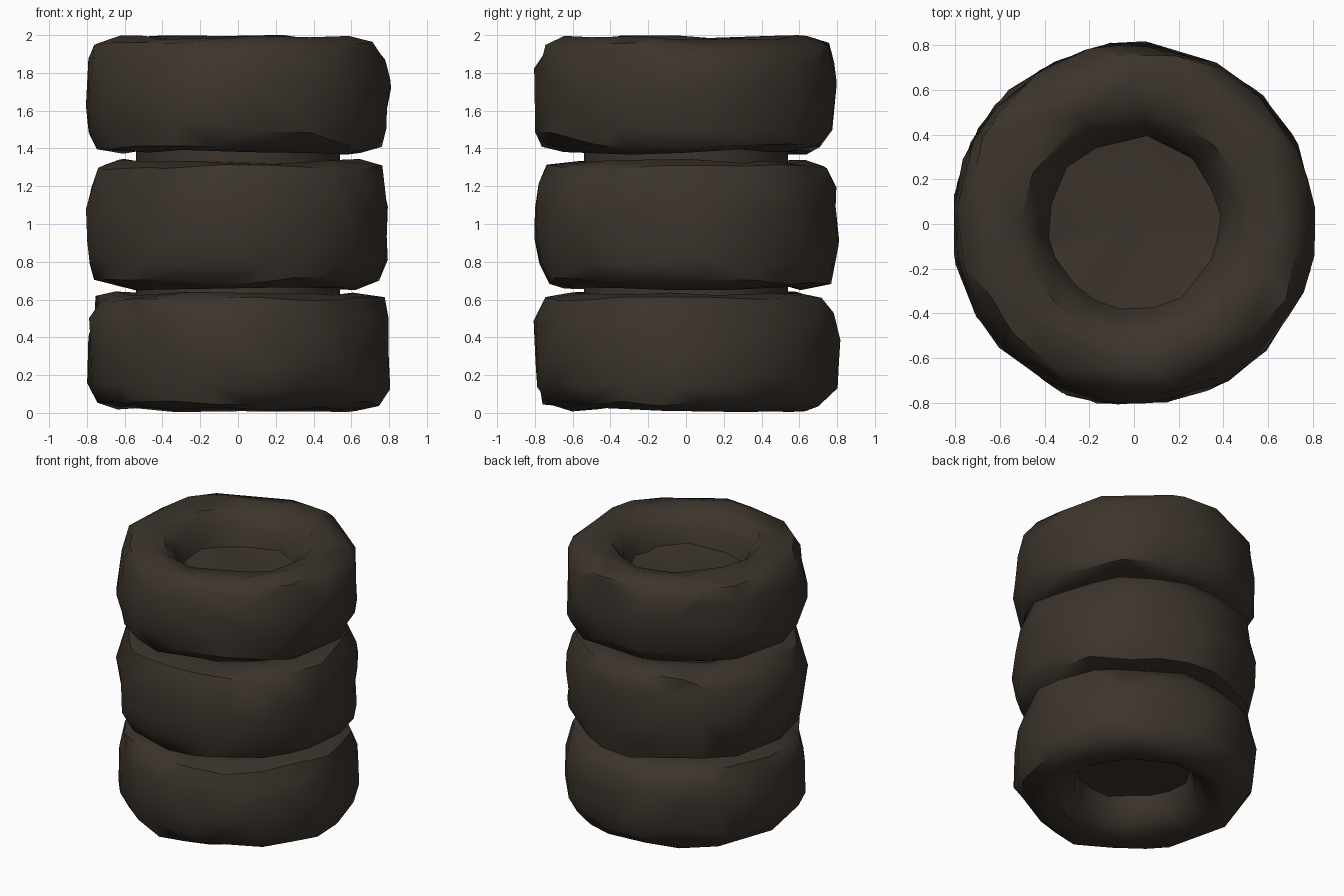
import bpy, bmesh, math, random

cube = bpy.data.objects.get("Cube")
if cube:
    bpy.data.objects.remove(cube, do_unlink=True)

rubber = bpy.data.materials.new("worn_dark_rubber")
rubber.use_nodes = True
COLOUR = (0.046, 0.035, 0.026, 1)
rubber.diffuse_color = COLOUR
rubber.node_tree.nodes["Principled BSDF"].inputs["Base Color"].default_value = COLOUR

# Upper half of a tyre section: radius, height, radial wear
UPPER = [(0.803, 0.07, 0.018), (0.79, 0.18, 0.022), (0.748, 0.268, 0.035),
         (0.63, 0.297, 0.02), (0.51, 0.282, 0.015), (0.415, 0.19, 0.015),
         (0.385, 0.075, 0.01)]
PROFILE = [(r, -h, w) for r, h, w in reversed(UPPER)] + UPPER
SEGMENTS = 20


def finish(obj):
    obj.data.materials.append(rubber)
    bpy.ops.object.select_all(action="DESELECT")
    obj.select_set(True)
    bpy.context.view_layer.objects.active = obj
    for mod in list(obj.modifiers):
        bpy.ops.object.modifier_apply(modifier=mod.name)
    bpy.ops.object.shade_smooth_by_angle(angle=math.radians(42))


def make_tyre(name, z, seed, stretch):
    rng = random.Random(seed)
    bm = bmesh.new()
    rings = []
    for s in range(SEGMENTS):
        ring = []
        for r, h, wear in PROFILE:
            a = math.tau * (s + rng.uniform(-0.3, 0.3)) / SEGMENTS + seed
            rr = r + rng.uniform(-wear, wear)
            ring.append(bm.verts.new((rr * math.cos(a), rr * math.sin(a),
                                      z + h * stretch + rng.uniform(-0.016, 0.016))))
        rings.append(ring)
    # Worn tread and side walls
    for s in range(SEGMENTS):
        a, b = rings[s], rings[(s + 1) % SEGMENTS]
        for i in range(len(PROFILE) - 1):
            bm.faces.new((a[i], b[i], b[i + 1], a[i + 1]))
    # Closed hub, slightly dished on both sides
    for end, h in ((0, -0.04), (-1, 0.04)):
        hub = bm.verts.new((0, 0, z + h))
        for s in range(SEGMENTS):
            bm.faces.new((rings[s][end], rings[(s + 1) % SEGMENTS][end], hub))
    bmesh.ops.recalc_face_normals(bm, faces=bm.faces)
    mesh = bpy.data.meshes.new(name)
    bm.to_mesh(mesh)
    bm.free()
    tyre = bpy.data.objects.new(name, mesh)
    bpy.context.collection.objects.link(tyre)
    # Coarse, uneven facets
    tyre.modifiers.new("worn_facets", "DECIMATE").ratio = 0.75
    finish(tyre)


for name, z, seed, stretch in (("bottom_tyre", 0.328, 3, 1.04),
                               ("middle_tyre", 0.998, 8, 1.13),
                               ("top_tyre", 1.683, 14, 1.02)):
    make_tyre(name, z, seed, stretch)

# Compressed rubber between neighbouring tyres
for name, z in (("lower_neck", 0.65), ("upper_neck", 1.36)):
    bpy.ops.mesh.primitive_cylinder_add(vertices=SEGMENTS, radius=0.54, depth=0.1,
                                        location=(0, 0, z))
    neck = bpy.context.object
    neck.name = name
    finish(neck)
